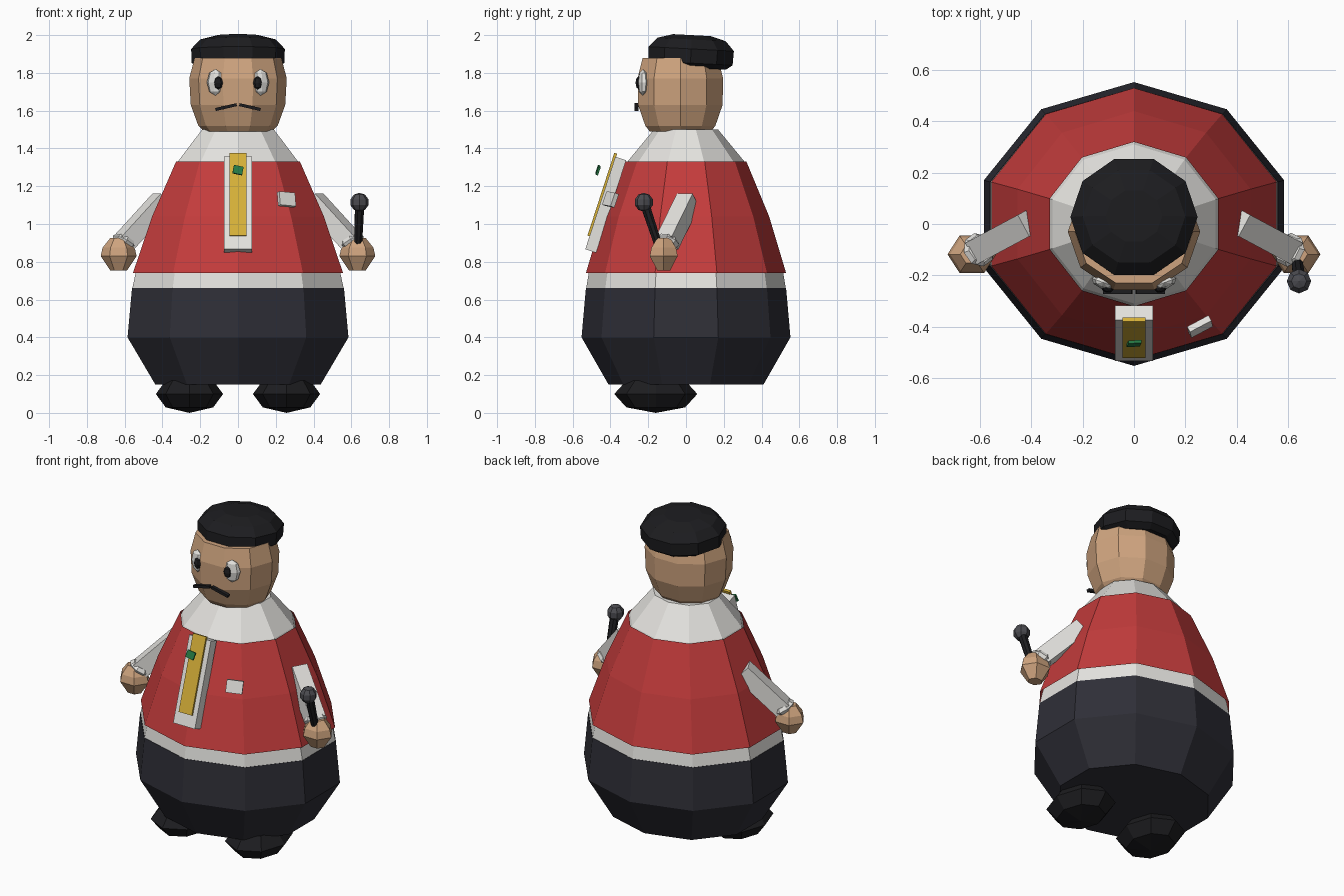
import bpy, bmesh
from math import sin, cos, pi, radians
from mathutils import Vector, Matrix, Euler

if "Cube" in bpy.data.objects:
    bpy.data.objects.remove(bpy.data.objects["Cube"])


def mat(name, *rgb):
    m = bpy.data.materials.new(name)
    m.diffuse_color = (*rgb, 1)
    m.use_nodes = True
    m.node_tree.nodes["Principled BSDF"].inputs["Base Color"].default_value = m.diffuse_color
    return m


RED = mat("red", 0.55, 0.045, 0.045)
WHITE = mat("white", 0.78, 0.77, 0.74)
NAVY = mat("navy", 0.028, 0.028, 0.038)
BLACK = mat("black", 0.012, 0.012, 0.014)
SKIN = mat("skin", 0.62, 0.37, 0.21)
YELLOW = mat("yellow", 0.68, 0.44, 0.04)
GREEN = mat("green", 0.02, 0.2, 0.06)
GREY = mat("dark_grey", 0.07, 0.07, 0.08)


def finish(name, bm, m, matrix=Matrix()):
    bm.transform(matrix)
    bmesh.ops.recalc_face_normals(bm, faces=bm.faces)
    me = bpy.data.meshes.new(name)
    bm.to_mesh(me)
    bm.free()
    me.materials.append(m)
    ob = bpy.data.objects.new(name, me)
    bpy.context.collection.objects.link(ob)
    return ob


def place(loc, rot=(0, 0, 0)):
    return Matrix.Translation(loc) @ Euler([radians(a) for a in rot]).to_matrix().to_4x4()


def lathe(name, rings, m, sides=10, phase=18, matrix=Matrix(), caps=True):
    """Stack of elliptical rings (rx, ry, z)."""
    bm = bmesh.new()
    loops = []
    for rx, ry, z in rings:
        angs = [radians(phase) + 2 * pi * i / sides for i in range(sides)]
        loops.append([bm.verts.new((rx * cos(a), ry * sin(a), z)) for a in angs])
    for lo, hi in zip(loops, loops[1:]):
        for i in range(sides):
            j = (i + 1) % sides
            bm.faces.new((lo[i], lo[j], hi[j], hi[i]))
    if caps:
        bm.faces.new(loops[0])
        bm.faces.new(loops[-1])
    return finish(name, bm, m, matrix)


def box(name, size, m, matrix):
    bm = bmesh.new()
    bmesh.ops.create_cube(bm, size=1)
    bm.transform(Matrix.Diagonal((*size, 1)))
    return finish(name, bm, m, matrix)


def ball(name, radii, m, matrix, seg=8, rings=4):
    bm = bmesh.new()
    bmesh.ops.create_uvsphere(bm, u_segments=seg, v_segments=rings, radius=1)
    bm.transform(Matrix.Diagonal((*radii, 1)))
    return finish(name, bm, m, matrix)


def along(a, b):
    """Frame at the middle of a-b with z running along it."""
    a, b = Vector(a), Vector(b)
    q = (b - a).to_track_quat('Z', 'Y')
    return Matrix.Translation((a + b) / 2) @ q.to_matrix().to_4x4(), (b - a).length


# body: trousers, shirt, jacket
lathe("trousers", [(0.46, 0.41, 0.15), (0.615, 0.553, 0.40), (0.59, 0.53, 0.66)], NAVY)
lathe("shirt", [(0.588, 0.528, 0.66), (0.57, 0.515, 0.74), (0.46, 0.425, 1.04),
                (0.335, 0.31, 1.33), (0.20, 0.17, 1.50)], WHITE)
lathe("jacket", [(0.585, 0.53, 0.74), (0.478, 0.44, 1.04), (0.345, 0.32, 1.33)], RED, caps=False)

# head and beret
lathe("head", [(0.18, 0.17, 1.49), (0.21, 0.195, 1.52), (0.25, 0.235, 1.63),
               (0.258, 0.238, 1.77), (0.23, 0.21, 1.88)], SKIN, phase=0,
      matrix=place((0, -0.03, 0)))
lathe("beret", [(0.20, 0.20, -0.055), (0.245, 0.235, -0.03), (0.248, 0.238, 0.045),
                (0.20, 0.19, 0.095), (0.11, 0.105, 0.118)], BLACK, phase=0,
      matrix=place((0, 0.025, 1.882), (-3, 0, 0)))

# shirt front panel, tie and tie pin
TILT = -18
box("front_panel", (0.15, 0.06, 0.515), WHITE, place((0, -0.425, 1.102), (TILT, 0, 0)))
box("tie", (0.09, 0.016, 0.46), YELLOW, place((0, -0.443, 1.155), (TILT, 0, 0)))
box("tie_pin", (0.052, 0.012, 0.045), GREEN, place((0, -0.466, 1.285), (TILT, 12, 3)))
box("pocket_patch", (0.095, 0.025, 0.075), WHITE, place((0.257, -0.40, 1.13), (-18, 5, 28)))

# paired parts
for s, side in ((-1, "left"), (1, "right")):
    ball(f"{side}_eye", (0.048, 0.025, 0.07), WHITE,
         place((s * 0.12, -0.228, 1.75), (0, 0, s * 20)))
    ball(f"{side}_pupil", (0.025, 0.018, 0.035), BLACK,
         place((s * 0.104, -0.25, 1.747), (0, 0, s * 15)))
    box(f"{side}_moustache", (0.115, 0.022, 0.016), BLACK,
        place((s * 0.063, -0.262, 1.619), (0, s * 13, 0)))
    ball(f"{side}_shoe", (0.178, 0.22, 0.10), BLACK, place((s * 0.257, -0.16, 0.10)))
    m, length = along((s * 0.40, 0.01, 1.125), (s * 0.605, -0.10, 0.90))
    box(f"{side}_sleeve", (0.095, 0.10, length), WHITE, m)
    m, length = along((s * 0.597, -0.096, 0.92), (s * 0.612, -0.105, 0.89))
    lathe(f"{side}_cuff", [(0.055, 0.055, -0.02), (0.068, 0.068, 0), (0.055, 0.055, 0.02)],
          WHITE, sides=8, matrix=m)
    lathe(f"{side}_hand", [(0.045, 0.04, -0.085), (0.095, 0.085, -0.01),
                           (0.085, 0.075, 0.035), (0.045, 0.04, 0.085)],
          SKIN, sides=6, phase=0, matrix=place((s * 0.632, -0.118, 0.84)))

# microphone
m, length = along((0.635, -0.14, 0.87), (0.643, -0.21, 1.08))
lathe("microphone_handle", [(0.022, 0.022, -length / 2), (0.026, 0.026, length / 2)],
      BLACK, sides=8, matrix=m)
ball("microphone_head", (0.05, 0.05, 0.05), GREY, place((0.643, -0.223, 1.115)), 8, 5)
